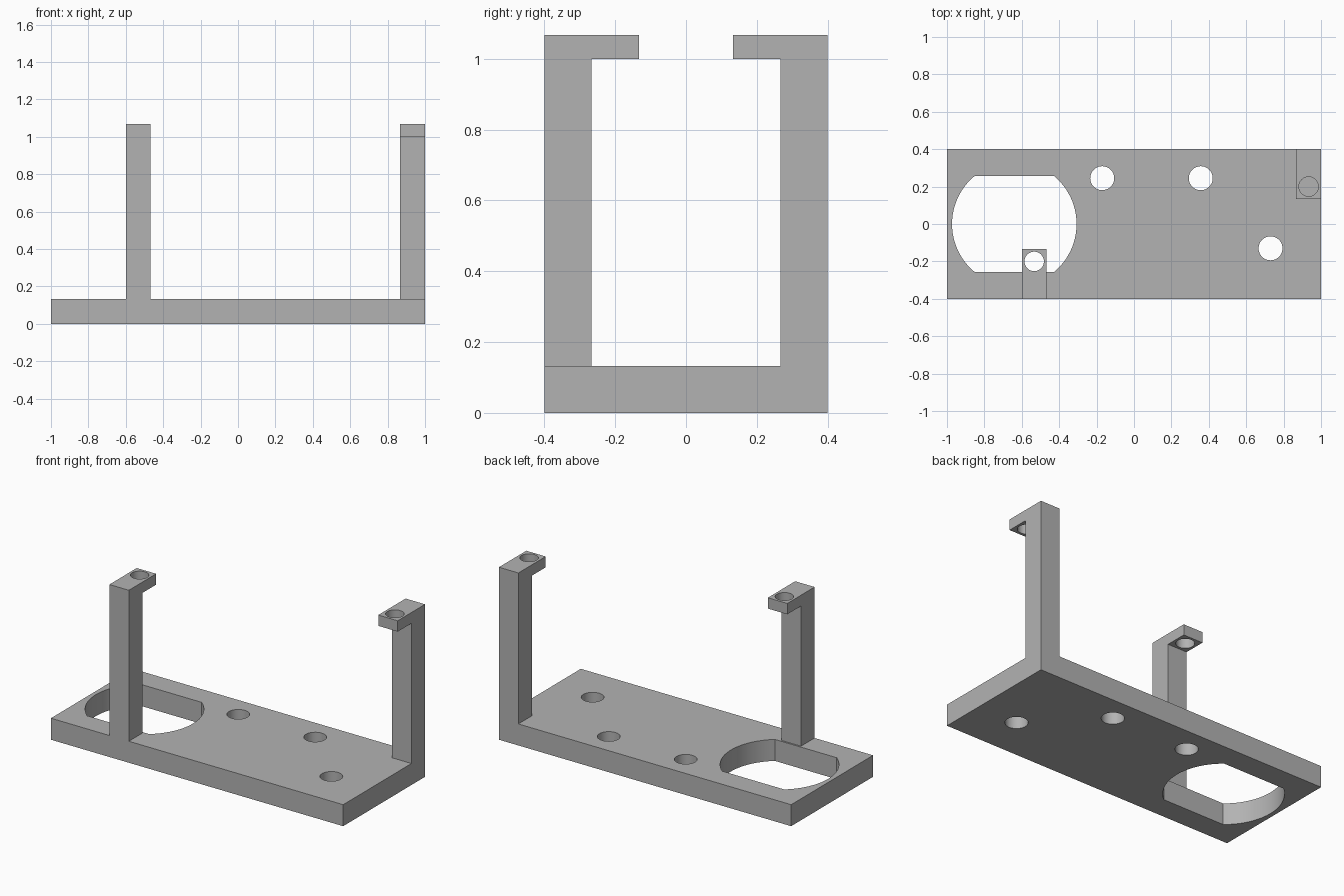
import bpy
import bmesh
import math
from mathutils import Vector

default = bpy.data.objects.get("Cube")
if default:
    bpy.data.objects.remove(default, do_unlink=True)

PLATE_TOP = 0.133
POST = 0.133       # post width and depth
HEIGHT = 1.067
TAB_UNDER = 1.0

grey = bpy.data.materials.new("plain grey")
grey.use_nodes = True
grey.diffuse_color = (0.45, 0.45, 0.45, 1)
grey.node_tree.nodes["Principled BSDF"].inputs["Base Color"].default_value = grey.diffuse_color


def prism(name, outline, offset):
    """Extrude a closed outline of 3D points along an offset."""
    bm = bmesh.new()
    face = bm.faces.new([bm.verts.new(p) for p in outline])
    extruded = bmesh.ops.extrude_face_region(bm, geom=[face], use_keep_orig=True)
    moved = [v for v in extruded["geom"] if isinstance(v, bmesh.types.BMVert)]
    bmesh.ops.translate(bm, verts=moved, vec=Vector(offset))
    bmesh.ops.recalc_face_normals(bm, faces=bm.faces)
    mesh = bpy.data.meshes.new(name)
    bm.to_mesh(mesh)
    bm.free()
    mesh.materials.append(grey)
    obj = bpy.data.objects.new(name, mesh)
    bpy.context.collection.objects.link(obj)
    return obj


def arc(x, y, radius, start, end, steps, z):
    angles = [start + (end - start) * i / steps for i in range(steps + 1)]
    return [(x + radius * math.cos(a), y + radius * math.sin(a), z) for a in angles]


def cut(target, outline, depth):
    """Cut a vertical prism out of the target, then discard the cutter."""
    cutter = prism("cutter", outline, (0, 0, depth))
    cutter.hide_render = True
    mod = target.modifiers.new("cut", "BOOLEAN")
    mod.operation = "DIFFERENCE"
    mod.solver = "EXACT"
    mod.object = cutter
    bpy.context.view_layer.objects.active = target
    bpy.ops.object.modifier_apply(modifier=mod.name)
    bpy.data.objects.remove(cutter, do_unlink=True)


def drill(target, x, y, radius, bottom, depth):
    cut(target, arc(x, y, radius, 0, math.tau, 48, bottom)[:-1], depth)


# Base plate with a flat-sided round opening
plate = prism("base_plate", [(-1, -0.4, 0), (1, -0.4, 0), (1, 0.4, 0), (-1, 0.4, 0)],
              (0, 0, PLATE_TOP))
half = math.asin(0.257 / 0.333)
opening = (arc(-0.64, 0, 0.333, -half, half, 24, -0.1)
           + arc(-0.64, 0, 0.333, math.pi - half, math.pi + half, 24, -0.1))
cut(plate, opening, 0.4)

# Mounting holes in the plate
for x, y in [(-0.17, 0.245), (0.357, 0.245), (0.73, -0.13)]:
    drill(plate, x, y, 0.064, -0.1, 0.4)


# Hooked posts, each with a drilled tab pointing inwards
def hooked_post(name, x, side):
    profile = [(0.4, PLATE_TOP), (0.4, HEIGHT), (0.133, HEIGHT),
               (0.133, TAB_UNDER), (0.267, TAB_UNDER), (0.267, PLATE_TOP)]
    post = prism(name, [(x, side * y, z) for y, z in profile], (POST, 0, 0))
    drill(post, x + POST / 2, side * 0.2, 0.052, TAB_UNDER - 0.1, 0.3)
    return post


parts = [plate, hooked_post("front_post", -0.6, -1), hooked_post("back_post", 0.867, 1)]

# Smooth hole walls, crisp edges
bpy.ops.object.select_all(action="DESELECT")
for part in parts:
    part.select_set(True)
bpy.context.view_layer.objects.active = plate
bpy.ops.object.shade_smooth_by_angle(angle=math.radians(30))
